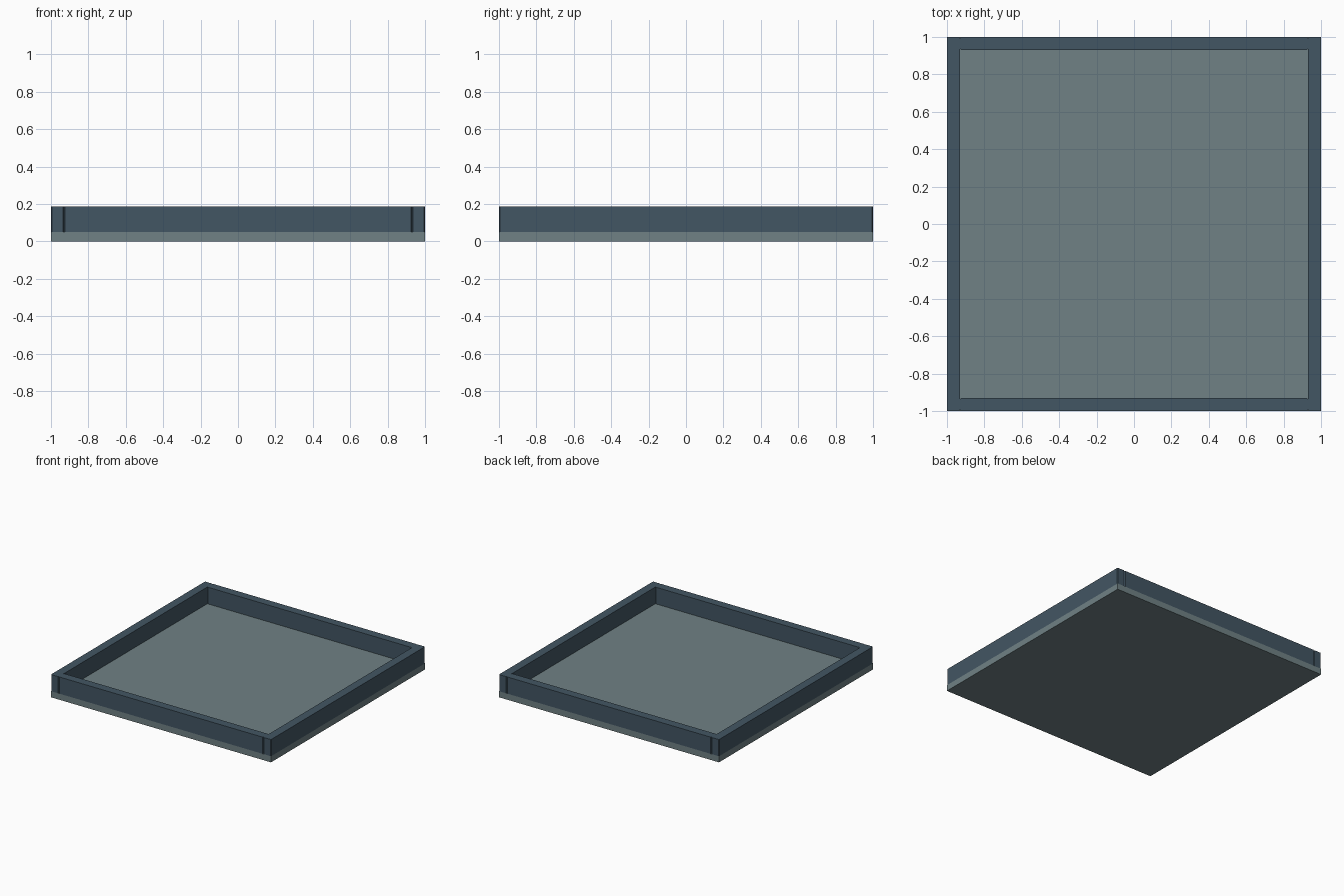
import bpy, bmesh

cube = bpy.data.objects.get("Cube")
if cube:
    bpy.data.objects.remove(cube, do_unlink=True)


def material(name, rgb):
    mat = bpy.data.materials.new(name)
    mat.use_nodes = True
    mat.diffuse_color = (*rgb, 1)
    mat.node_tree.nodes["Principled BSDF"].inputs["Base Color"].default_value = (*rgb, 1)
    return mat


def box(name, low, high, mat, chamfer=0):
    """Box between two corners, with optional chamfer on its upright edges."""
    bm = bmesh.new()
    bmesh.ops.create_cube(bm, size=1)
    for v in bm.verts:
        v.co = [h if c > 0 else l for c, l, h in zip(v.co, low, high)]
    if chamfer:
        upright = [e for e in bm.edges if abs(e.verts[0].co.z - e.verts[1].co.z) > 0.01]
        bmesh.ops.bevel(bm, geom=upright, offset=chamfer, segments=1, affect='EDGES')
    mesh = bpy.data.meshes.new(name)
    bm.to_mesh(mesh)
    bm.free()
    mesh.materials.append(mat)
    obj = bpy.data.objects.new(name, mesh)
    bpy.context.collection.objects.link(obj)
    return obj


slate = material("dark slate blue", (0.055, 0.092, 0.125))
grey = material("grey green", (0.160, 0.220, 0.232))

HALF, INNER = 1.0, 0.93
BASE, TOP = 0.05, 0.187
CHAMFER = 0.006

# Floor slab
box("floor", (-HALF, -HALF, 0), (HALF, HALF, BASE), grey)

# Side walls run the full depth, end walls fit between them
for side, x in (("right", -HALF), ("left", INNER)):
    box(side + "_wall", (x, -HALF, BASE), (x + HALF - INNER, HALF, TOP), slate, CHAMFER)
for end, y in (("front", -HALF), ("back", INNER)):
    box(end + "_wall", (-INNER, y, BASE), (INNER, y + HALF - INNER, TOP), slate, CHAMFER)
